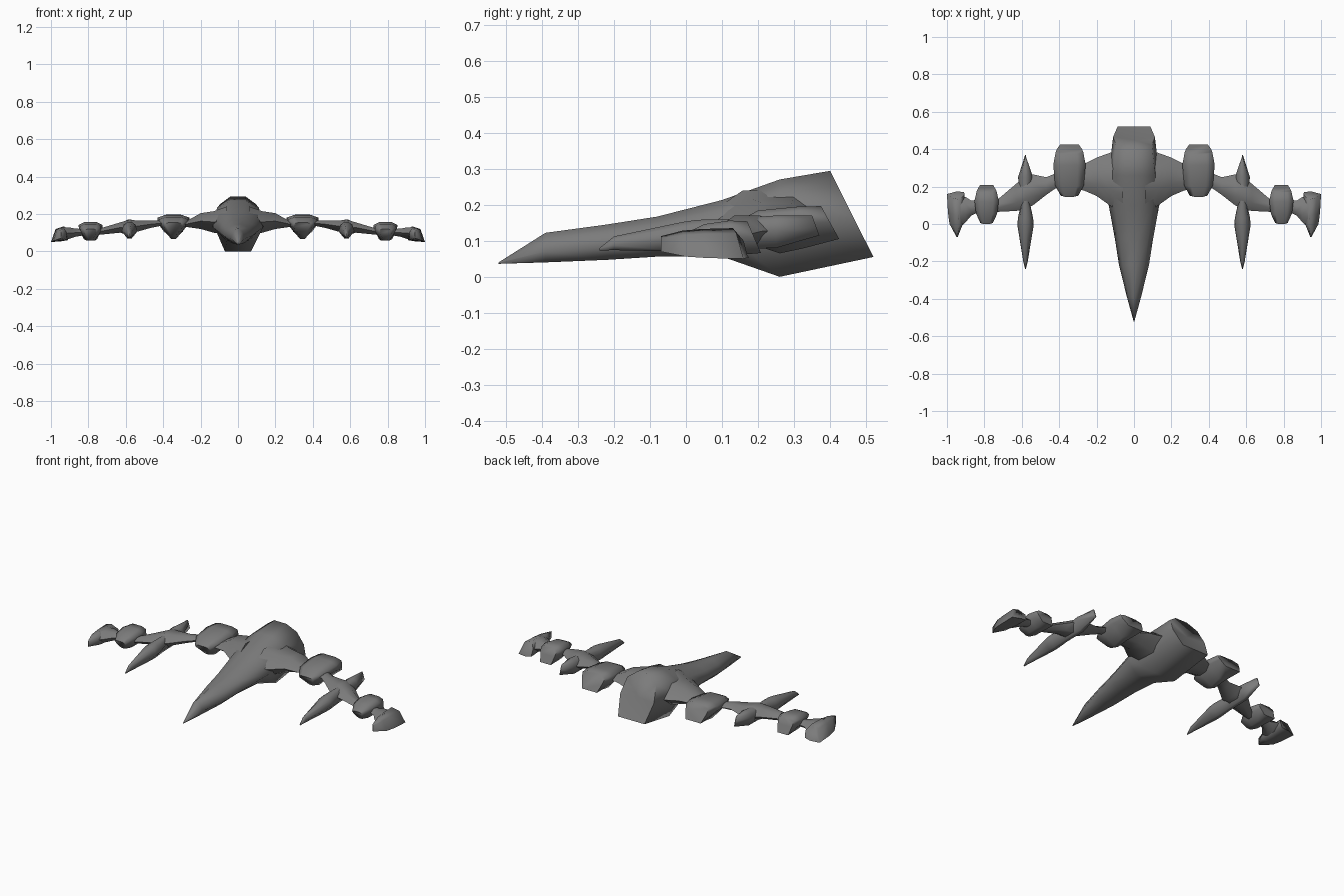
import bpy, bmesh

# Dark grey hull paint
paint = bpy.data.materials.new("dark_grey")
paint.diffuse_color = (0.2, 0.2, 0.2, 1)


def loft(name, rings, mirror=True, dent=0):
    """Skin a list of equal-length point rings, cap both ends."""
    bm = bmesh.new()
    loops = [[bm.verts.new(p) for p in ring] for ring in rings]
    n = len(loops[0])
    for a, b in zip(loops, loops[1:]):
        for i in range(n):
            j = (i + 1) % n
            bm.faces.new((a[i], a[j], b[j], b[i]))
    bm.faces.new(loops[0])
    back = bm.faces.new(loops[-1])
    if dent:  # push the middle of the rear face inward
        mid = bmesh.ops.poke(bm, faces=[back])["verts"][0]
        mid.co.y -= dent
    bmesh.ops.remove_doubles(bm, verts=bm.verts, dist=0.0005)
    bmesh.ops.recalc_face_normals(bm, faces=bm.faces)
    me = bpy.data.meshes.new(name)
    bm.to_mesh(me)
    bm.free()
    me.materials.append(paint)
    ob = bpy.data.objects.new(name, me)
    bpy.context.collection.objects.link(ob)
    if mirror:
        ob.modifiers.new("Mirror", 'MIRROR')
    bpy.ops.object.select_all(action='DESELECT')
    ob.select_set(True)
    bpy.context.view_layer.objects.active = ob
    bpy.ops.object.shade_smooth_by_angle(angle=1.4)
    return ob


def body_ring(cx, yt, zt, yb, zb, w, zm, wt, wb):
    """Eight-sided section across y, sheared so its top sits at yt and bottom at yb."""
    zs = zt - (zt - zm) * 0.2
    half = [(wt * 0.5, zt), ((wt + w) * 0.5, zs - (zs - zm) * 0.15), (w, zm), (wb, zb)]
    pts = half + [(-x, z) for x, z in reversed(half)]
    h = max(zt - zb, 1e-6)
    return [(cx + x, yt + (yb - yt) * (zt - z) / h, z) for x, z in pts]


def body(name, cx, table, mirror=True, dent=0):
    return loft(name, [body_ring(cx, *row) for row in table], mirror, dent)


def wing_ring(x, yf, yr, zb, zt):
    d, zm = (yr - yf) * 0.3, (zb + zt) / 2
    return [(x, yf, zm), (x, yf + d, zt), (x, yr - d, zt),
            (x, yr, zm), (x, yr - d, zb), (x, yf + d, zb)]


# Central hull: columns are y top, z top, y bottom, z bottom, half width, z of width, top w, bottom w
body("hull", 0, [
    (-0.520, 0.040, -0.520, 0.036, 0.002, 0.038, 0.001, 0.001),
    (-0.390, 0.122, -0.390, 0.040, 0.038, 0.070, 0.010, 0.018),
    (-0.220, 0.145, -0.220, 0.047, 0.080, 0.085, 0.035, 0.038),
    (-0.080, 0.167, -0.080, 0.056, 0.102, 0.105, 0.050, 0.045),
    (0.100, 0.213, 0.100, 0.056, 0.135, 0.130, 0.070, 0.060),
    (0.260, 0.270, 0.260, 0.000, 0.135, 0.150, 0.090, 0.070),
    (0.400, 0.294, 0.520, 0.055, 0.112, 0.165, 0.080, 0.088),
], mirror=False, dent=0.015)

# Wings running through all the pods out to the tips
loft("wing", [wing_ring(*r) for r in [
    (0.06, 0.05, 0.41, 0.09, 0.24), (0.13, 0.10, 0.38, 0.10, 0.215),
    (0.20, 0.15, 0.355, 0.12, 0.204), (0.27, 0.18, 0.32, 0.13, 0.165),
    (0.42, 0.19, 0.27, 0.135, 0.165), (0.47, 0.155, 0.25, 0.125, 0.165),
    (0.54, 0.10, 0.265, 0.105, 0.165), (0.58, 0.08, 0.26, 0.085, 0.170),
    (0.63, 0.07, 0.215, 0.10, 0.155), (0.73, 0.065, 0.13, 0.09, 0.125),
    (0.83, 0.065, 0.13, 0.085, 0.12), (0.87, 0.045, 0.125, 0.078, 0.122),
    (0.90, 0.01, 0.145, 0.068, 0.128), (0.94, -0.03, 0.15, 0.06, 0.13)]])

# Inner engine pods
body("inner_engine", 0.345, [
    (0.145, 0.155, 0.200, 0.085, 0.050, 0.130, 0.045, 0.012),
    (0.200, 0.184, 0.260, 0.065, 0.073, 0.143, 0.080, 0.012),
    (0.315, 0.195, 0.330, 0.080, 0.083, 0.148, 0.090, 0.020),
    (0.375, 0.196, 0.425, 0.105, 0.068, 0.152, 0.080, 0.050),
])

# Outer engine pods
body("outer_engine", 0.788, [
    (0.000, 0.120, 0.035, 0.065, 0.032, 0.095, 0.035, 0.012),
    (0.050, 0.146, 0.080, 0.058, 0.052, 0.105, 0.060, 0.022),
    (0.120, 0.156, 0.140, 0.060, 0.060, 0.108, 0.070, 0.026),
    (0.170, 0.154, 0.208, 0.066, 0.046, 0.110, 0.060, 0.036),
])

# Long gun spikes with a tail fin behind the wing
body("gun_spike", 0.58, [
    (-0.240, 0.080, -0.240, 0.073, 0.002, 0.076, 0.001, 0.001),
    (-0.200, 0.112, -0.200, 0.074, 0.012, 0.088, 0.005, 0.004),
    (-0.010, 0.152, -0.010, 0.070, 0.043, 0.108, 0.022, 0.012),
    (0.030, 0.158, 0.030, 0.070, 0.041, 0.110, 0.022, 0.012),
    (0.110, 0.160, 0.110, 0.076, 0.024, 0.118, 0.016, 0.010),
    (0.250, 0.170, 0.250, 0.080, 0.040, 0.130, 0.020, 0.012),
    (0.350, 0.170, 0.370, 0.115, 0.003, 0.145, 0.003, 0.002),
])

# Wing tips: six-sided blades swept along y, leaning outward at the bottom
loft("wing_tip", [
    [(0.945 + dx * s, y + dy * k, 0.09 + dz * h) for dx, dz, dy in
     [(-0.04, 0.01, 0.0), (-0.015, 0.045, -0.03), (0.03, 0.03, -0.02),
      (0.055, -0.04, 0.0), (0.0, -0.036, 0.015), (-0.035, -0.03, 0.01)]]
    for y, s, h, k in [(-0.07, 0.06, 0.5, 0), (0.0, 0.75, 0.85, 0.3),
                       (0.06, 0.9, 0.95, 0.5), (0.16, 1.0, 1.0, 1.0)]])
